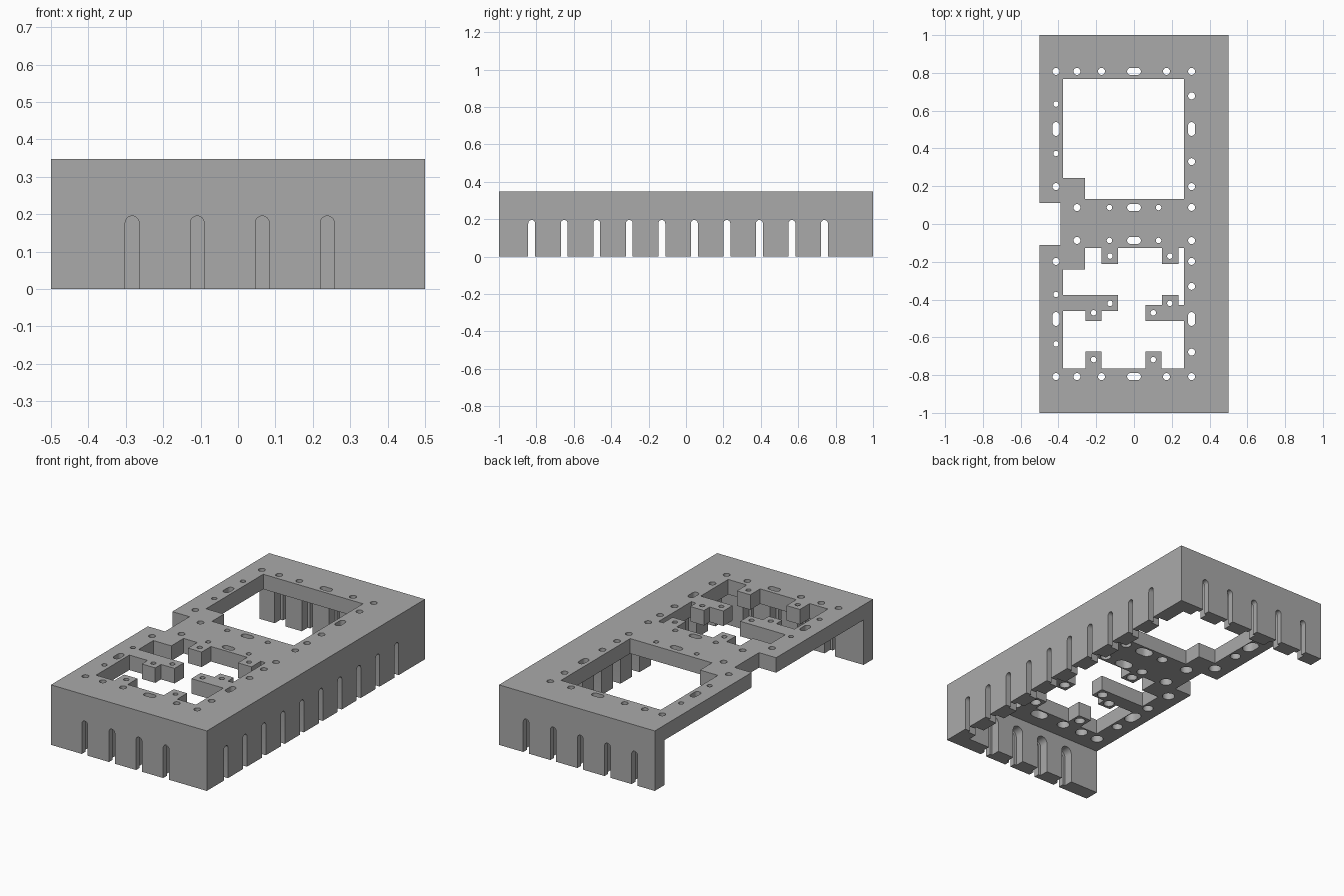
import bpy, bmesh, math
from mathutils import Vector

UNIT = 1 / 11.5            # module: wall and deck thickness
HEIGHT = 4 * UNIT
UNDERSIDE = 3 * UNIT
LIP = 0.033                # material left behind a screw-head recess
BOLT, SCREW = 0.0185, 0.0145
HEAD, SMALL_HEAD = 0.034, 0.029

scene = bpy.context.scene
if "Cube" in bpy.data.objects:
    bpy.data.objects.remove(bpy.data.objects["Cube"])

grey = bpy.data.materials.new("plain grey")
grey.use_nodes = True
colour = (0.4, 0.4, 0.4, 1)
grey.diffuse_color = colour
grey.node_tree.nodes["Principled BSDF"].inputs["Base Color"].default_value = colour


def prism(bm, points, sweep):
    """Closed prism from a flat outline moved along a vector."""
    low = [bm.verts.new(p) for p in points]
    high = [bm.verts.new(Vector(p) + Vector(sweep)) for p in points]
    bm.faces.new(low)
    bm.faces.new(high)
    for i in range(len(low)):
        j = (i + 1) % len(low)
        bm.faces.new((low[i], low[j], high[j], high[i]))


def block(bm, x0, x1, y0, y1, z0, z1):
    prism(bm, [(x0, y0, z0), (x1, y0, z0), (x1, y1, z0), (x0, y1, z0)], (0, 0, z1 - z0))


def stadium(start, end, radius, steps=12):
    """Round-ended outline around a segment, a circle if both ends meet."""
    a, b = Vector(start), Vector(end)
    d = b - a
    heading = math.atan2(d.y, d.x) if d.length else 0
    pts = []
    for centre, turn in ((b, -math.pi / 2), (a, math.pi / 2)):
        for i in range(steps + 1):
            if not d.length and i == steps:
                continue
            t = heading + turn + math.pi * i / steps
            pts.append(centre + radius * Vector((math.cos(t), math.sin(t))))
    return pts


def make(name, bm):
    bmesh.ops.recalc_face_normals(bm, faces=bm.faces)
    mesh = bpy.data.meshes.new(name)
    bm.to_mesh(mesh)
    bm.free()
    mesh.materials.append(grey)
    obj = bpy.data.objects.new(name, mesh)
    scene.collection.objects.link(obj)
    return obj


def cut(target, cutter):
    """Subtract the cutter for good and throw it away."""
    cutter.hide_render = True
    mod = target.modifiers.new("cut", "BOOLEAN")
    mod.operation, mod.solver, mod.object = "DIFFERENCE", "EXACT", cutter
    bpy.context.view_layer.objects.active = target
    bpy.ops.object.modifier_apply(modifier=mod.name)
    bpy.data.objects.remove(cutter)


def blocks(name, boxes, z0, z1):
    bm = bmesh.new()
    for box in boxes:
        block(bm, *box, z0, z1)
    return make(name, bm)


# Solid housing, hollowed below the deck and open on one long side
housing = blocks("housing", [(-0.5, 0.5, -1, 1)], 0, HEIGHT)
inner = 1 - UNIT
cut(housing, blocks("hollow", [(-0.7, 0.5 - UNIT, -inner, inner)], -0.1, UNDERSIDE))

# Edge notch and the two deck windows, with corner blocks and tabs left standing
top = HEIGHT + 0.1
cut(housing, blocks("notch", [(-0.7, -0.39, -0.112, 0.112)], 0.1, top))
left, right = -0.375, 0.265
rear = blocks("rear_window", [(left, right, 0.133, 0.767)], 0.1, top)
cut(rear, blocks("rear_corner", [(-0.45, -0.26, 0.1, 0.243)], 0, 1))
cut(housing, rear)
front = blocks("front_window", [(left, right, -0.765, -0.127)], 0.1, top)
for tab in [
    (-0.45, -0.26, -0.24, -0.1),      # corner block
    (-0.172, -0.085, -0.212, -0.1),   # rear tabs
    (0.148, 0.235, -0.212, -0.1),
    (-0.45, -0.085, -0.46, -0.375),   # arm from the open side
    (-0.258, -0.172, -0.513, -0.4),
    (0.06, 0.35, -0.513, -0.428),     # arm from the wall side
    (0.148, 0.235, -0.48, -0.375),
    (-0.258, -0.172, -0.85, -0.675),  # front tabs
    (0.06, 0.146, -0.85, -0.675),
]:
    cut(front, blocks("tab", [tab], 0, 1))
cut(housing, front)

# Deck holes, mirrored front to back
LEFT_COL, RIGHT_COL = -0.413, 0.305
bolts, screws, slots = [], [], []
for s in (-1, 1):
    bolts += [(x, s * 0.808) for x in (LEFT_COL, -0.302, -0.172, 0.172, RIGHT_COL)]
    bolts += [(RIGHT_COL, s * y) for y in (0.678, 0.33, 0.198, 0.088)]
    bolts += [(LEFT_COL, s * 0.198), (-0.302, s * 0.087)]
    screws += [(x, s * 0.087) for x in (-0.13, 0.13)]
    screws += [(LEFT_COL, s * y) for y in (0.635, 0.373)]
    slots += [((-0.018, s * y), (0.018, s * y)) for y in (0.808, 0.087)]
    slots += [((x, s * 0.485), (x, s * 0.521)) for x in (LEFT_COL, RIGHT_COL)]
for x in (-0.127, 0.19):
    screws += [(x, -0.17), (x, -0.42)]
for x in (-0.214, 0.102):
    screws += [(x, -0.47), (x, -0.718)]

# Wall slots: wall origin, direction along the wall, outward direction, positions
PITCH = 2 * UNIT
walls = [
    ((0, -1), (1, 0), (0, -1), [-0.283 + PITCH * i for i in range(4)]),
    ((0, 1), (1, 0), (0, 1), [-0.37 + PITCH * i for i in range(5)]),
    ((0.5, 0), (0, 1), (1, 0), [-0.825 + PITCH * i for i in range(10)]),
]


def hole_cutter(name, bolt_r, screw_r, recess):
    """All deck holes and wall slots; recess stops short of the outer face."""
    stop = -LIP if recess else 0.05
    bm = bmesh.new()
    segments = [(p, p, bolt_r) for p in bolts] + [(p, p, screw_r) for p in screws]
    segments += [(a, b, bolt_r) for a, b in slots]
    base = UNDERSIDE - 0.04
    for a, b, r in segments:
        outline = [(p.x, p.y, base) for p in stadium(a, b, r)]
        prism(bm, outline, (0, 0, HEIGHT + stop - base))
    for origin, along, out, places in walls:
        along, out = Vector((*along, 0)), Vector((*out, 0))
        start = Vector((*origin, 0)) - out * (UNIT + 0.02)
        for place in places:
            shape = stadium((place, -0.1), (place, 2 * UNIT + 0.003), bolt_r)
            outline = [start + along * p.x + Vector((0, 0, p.y)) for p in shape]
            prism(bm, outline, out * (UNIT + 0.02 + stop))
    return make(name, bm)


cut(housing, hole_cutter("through_holes", BOLT, SCREW, False))
cut(housing, hole_cutter("head_recesses", HEAD, SMALL_HEAD, True))

# Smooth bores, crisp edges
bpy.ops.object.select_all(action="DESELECT")
housing.select_set(True)
bpy.context.view_layer.objects.active = housing
bpy.ops.object.shade_smooth_by_angle(angle=math.radians(30))
